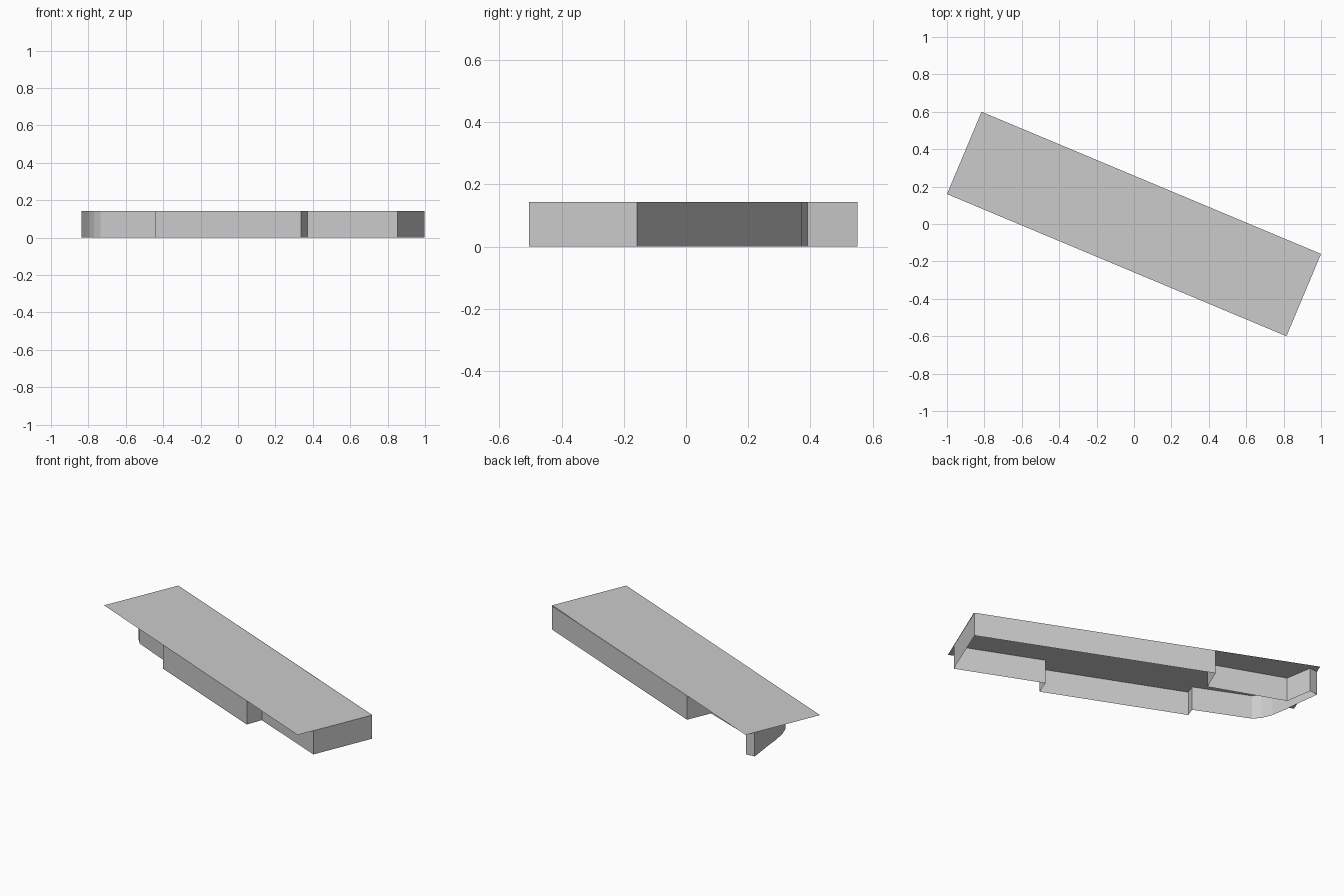
import bpy, bmesh

if "Cube" in bpy.data.objects:
    bpy.data.objects.remove(bpy.data.objects["Cube"])

HEIGHT = 0.143


def add_mesh(name, build):
    bm = bmesh.new()
    build(bm)
    mesh = bpy.data.meshes.new(name)
    bm.to_mesh(mesh)
    bm.free()
    obj = bpy.data.objects.new(name, mesh)
    bpy.context.collection.objects.link(obj)
    return obj


# Flat roof: an overhanging thin rectangle turned in plan
roof_corners = [(-1, 0.16), (0.815, -0.6), (1, -0.16), (-0.815, 0.6)]


def build_roof(bm):
    bm.faces.new([bm.verts.new((x, y, HEIGHT)) for x, y in roof_corners])


# Building footprint, counter-clockwise from the back right corner
footprint = [
    (0.998, -0.157), (-0.267, 0.371), (-0.327, 0.23), (-0.758, 0.39),   # back wall and step
    (-0.785, 0.552), (-0.838, 0.547), (-0.82, 0.405), (-0.81, 0.31),    # left end
    (-0.795, 0.22), (-0.77, 0.16), (-0.735, 0.12),                      # rounded corner
    (-0.425, -0.015), (-0.445, -0.072), (0.30, -0.382), (0.337, -0.397),  # front bay
    (0.371, -0.305), (0.853, -0.505),                                   # recessed front
]


# Walls: open sheet below the roof, no floor
def build_walls(bm):
    bottom = [bm.verts.new((x, y, 0)) for x, y in reversed(footprint)]
    loop = [bm.edges.new((a, b)) for a, b in zip(bottom, bottom[1:] + bottom[:1])]
    ring = bmesh.ops.extrude_edge_only(bm, edges=loop)["geom"]
    top = [g for g in ring if isinstance(g, bmesh.types.BMVert)]
    bmesh.ops.translate(bm, verts=top, vec=(0, 0, HEIGHT))
    bmesh.ops.recalc_face_normals(bm, faces=bm.faces)


add_mesh("roof", build_roof)
add_mesh("outer_walls", build_walls)
